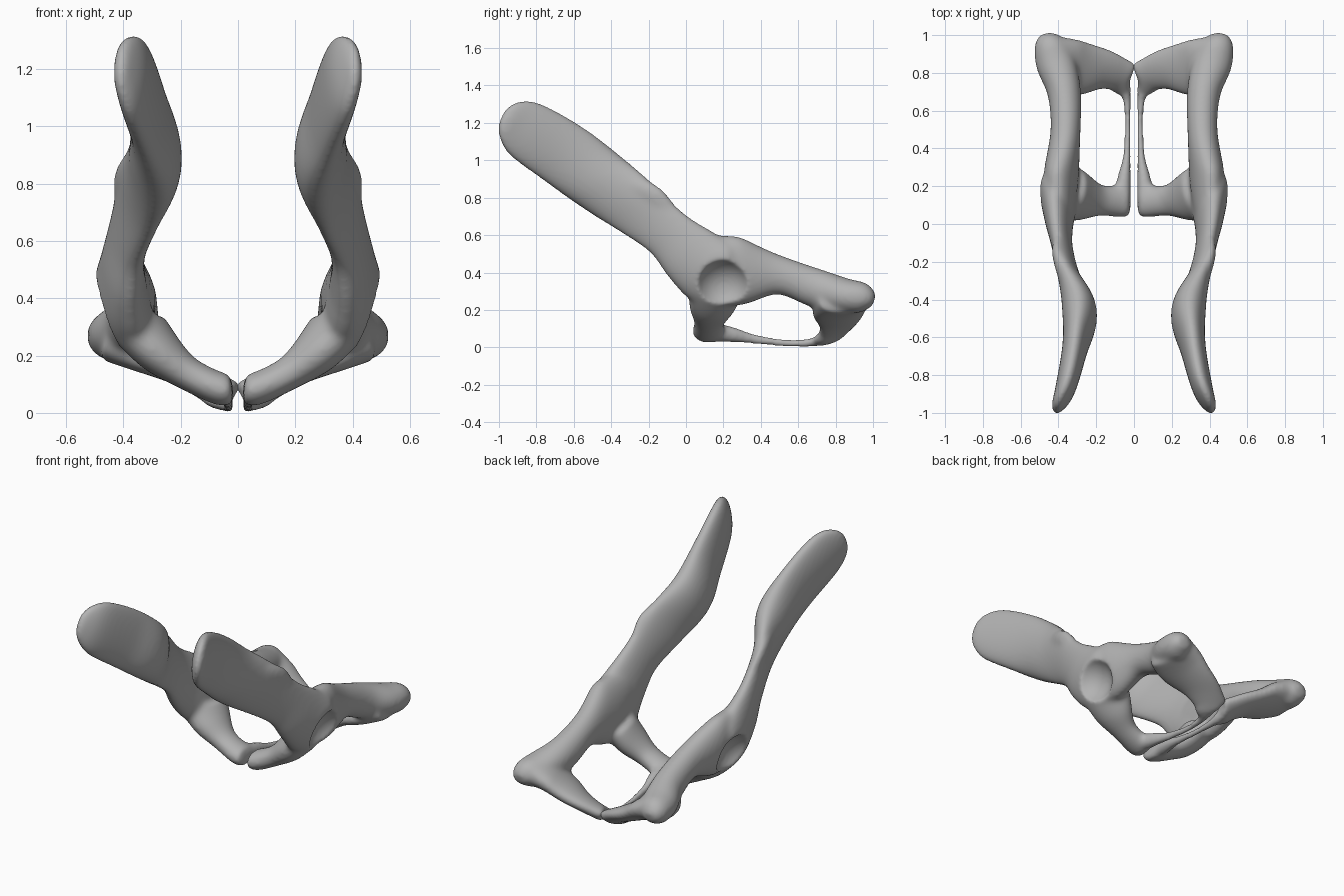
import bpy, bmesh, math
from mathutils import Vector

cube = bpy.data.objects.get("Cube")
if cube:
    bpy.data.objects.remove(cube, do_unlink=True)

bone = bpy.data.materials.new("bone_grey")
bone.use_nodes = True
GREY = (0.45, 0.45, 0.45, 1)
bone.diffuse_color = GREY
bone.node_tree.nodes["Principled BSDF"].inputs["Base Color"].default_value = GREY

SIDES, STEPS = 24, 5


def smooth_path(stations):
    """Catmull-Rom interpolation of (x, y, z, half width, half height, tilt)."""
    pts = [Vector(s) for s in stations]
    out = []
    for i in range(len(pts) - 1):
        a, b, c, d = pts[max(i - 1, 0)], pts[i], pts[i + 1], pts[min(i + 2, len(pts) - 1)]
        for k in range(STEPS):
            t = k / STEPS
            out.append(0.5 * (2 * b + (c - a) * t + (2 * a - 5 * b + 4 * c - d) * t ** 2
                              + (3 * b - a - 3 * c + d) * t ** 3))
    return out + [pts[-1]]


def loft(bm, stations, up):
    """Closed tube of tilted oval sections along a path."""
    path = smooth_path(stations)
    rings = []
    for i, s in enumerate(path):
        before, after = path[max(i - 1, 0)], path[min(i + 1, len(path) - 1)]
        tangent = Vector(after[:3]) - Vector(before[:3])
        side = tangent.cross(Vector(up)).normalized()
        rise = side.cross(tangent).normalized()
        c, n = math.cos(s[5]), math.sin(s[5])
        wide, tall = (side * c - rise * n) * s[3], (rise * c + side * n) * s[4]
        rings.append([bm.verts.new(Vector(s[:3]) + wide * math.cos(q) + tall * math.sin(q))
                      for q in (math.tau * j / SIDES for j in range(SIDES))])
    for r0, r1 in zip(rings, rings[1:]):
        for j in range(SIDES):
            k = (j + 1) % SIDES
            bm.faces.new((r0[j], r0[k], r1[k], r1[j]))
    bm.faces.new(rings[0][::-1])
    bm.faces.new(rings[-1])


bm = bmesh.new()
# Ilium: blade, inner flap, shaft and socket body
loft(bm, [(.415, -.985, 1.24, .012, .04, -.1), (.4, -.95, 1.22, .035, .11, -.15),
          (.36, -.86, 1.165, .055, .165, -.12), (.312, -.65, 1.03, .068, .18, -.03),
          (.288, -.46, .89, .092, .175, .08), (.345, -.27, .75, .055, .165, .25),
          (.385, -.1, .61, .055, .145, .2), (.4, .03, .49, .075, .175, .15),
          (.4, .16, .385, .093, .19, .25), (.385, .28, .35, .07, .13, .25)], (0, .55, .83))
# Small knob on the upper edge of the ilium
loft(bm, [(.375, -.3, .88, .02, .04, 0), (.41, -.16, .81, .024, .05, 0),
          (.4, -.04, .67, .02, .035, 0)], (0, .55, .83))
# Ischium shaft and rear tuberosity
loft(bm, [(.395, .06, .46, .075, .15, .1), (.385, .26, .405, .09, .19, .15),
          (.362, .5, .385, .08, .105, 0), (.37, .7, .315, .09, .105, 0),
          (.415, .85, .277, .105, .093, 0), (.445, .95, .265, .085, .08, 0),
          (.45, 1.006, .25, .045, .035, 0)], (0, 0, 1))
# Pubis
loft(bm, [(.34, .16, .29, .15, .09, 0), (.27, .14, .21, .125, .08, 0),
          (.18, .125, .14, .085, .06, 0), (.08, .12, .09, .085, .058, 0),
          (.038, .12, .08, .085, .058, 0), (.02, .12, .08, .07, .045, 0)], (0, 0, 1))
# Rear plate running down to the midline
loft(bm, [(.43, .85, .265, .15, .09, -.12), (.31, .825, .205, .155, .065, -.2),
          (.18, .82, .14, .12, .05, -.2), (.09, .795, .09, .1, .045, -.25),
          (.038, .765, .055, .1, .042, -.25), (.022, .76, .05, .08, .03, -.25)], (0, 0, 1))
# Thin bar along the midline
loft(bm, [(.065, .13, .085, .05, .055, 0), (.052, .25, .068, .036, .043, 0),
          (.038, .36, .045, .022, .03, 0), (.033, .54, .022, .018, .024, 0),
          (.038, .66, .025, .024, .026, 0), (.05, .74, .04, .035, .032, 0)], (0, 0, 1))
bmesh.ops.recalc_face_normals(bm, faces=bm.faces)
mesh = bpy.data.meshes.new("hip_bones")
bm.to_mesh(mesh)
bm.free()
hips = bpy.data.objects.new("hip_bones", mesh)
bpy.context.collection.objects.link(hips)

# Hip socket cutter
bpy.ops.mesh.primitive_uv_sphere_add(segments=48, ring_count=24, radius=.16, location=(.545, .2, .315))
cutter = bpy.context.object
cutter.name = "socket_cutter"
cutter.hide_render = True


def fuse(name):
    mod = hips.modifiers.new(name, "REMESH")
    mod.mode, mod.voxel_size = "VOXEL", .01


def soften(name, iterations):
    mod = hips.modifiers.new(name, "SMOOTH")
    mod.factor, mod.iterations = .5, iterations


# Fuse the parts, soften the joints, cut the socket, mirror
fuse("fuse_parts")
soften("soften_joints", 16)
cut = hips.modifiers.new("socket", "BOOLEAN")
cut.operation, cut.object = "DIFFERENCE", cutter
fuse("fuse_socket")
soften("soften_rim", 12)
mirror = hips.modifiers.new("other_side", "MIRROR")
mirror.use_mirror_merge = False

# Bake the modifiers and drop the cutter
final = bpy.data.meshes.new_from_object(hips.evaluated_get(bpy.context.evaluated_depsgraph_get()))
hips.modifiers.clear()
hips.data = final
bpy.data.objects.remove(cutter, do_unlink=True)
final.materials.clear()
final.materials.append(bone)
for p in final.polygons:
    p.use_smooth = True
    p.material_index = 0
